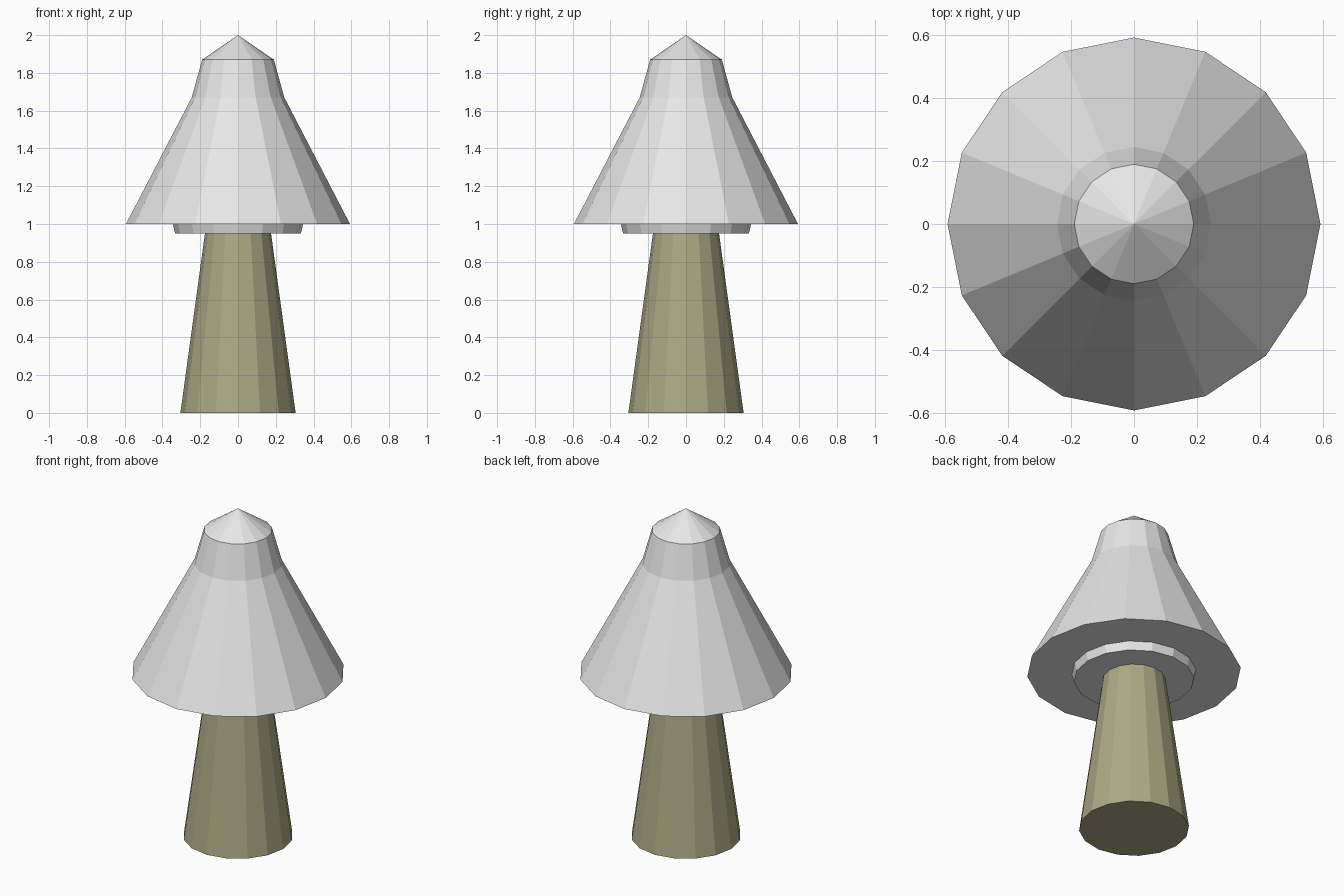
import bpy, bmesh, math

if "Cube" in bpy.data.objects:
    bpy.data.objects.remove(bpy.data.objects["Cube"])

SIDES = 16

def material(name, rgb):
    m = bpy.data.materials.new(name)
    m.diffuse_color = (*rgb, 1)
    m.use_nodes = True
    m.node_tree.nodes["Principled BSDF"].inputs["Base Color"].default_value = m.diffuse_color
    return m

def lathe(name, profile, mat):
    """Flat-faced solid of revolution from (radius, z) points, bottom to top."""
    bm = bmesh.new()
    rings = []
    for r, z in profile:
        if r == 0:
            rings.append([bm.verts.new((0, 0, z))] * SIDES)
        else:
            rings.append([bm.verts.new((r * math.cos(math.tau * i / SIDES),
                                        r * math.sin(math.tau * i / SIDES), z))
                          for i in range(SIDES)])
    for a, b in zip(rings, rings[1:]):
        for i in range(SIDES):
            j = (i + 1) % SIDES
            bm.faces.new(dict.fromkeys((a[i], a[j], b[j], b[i])))
    bm.faces.new(rings[0][::-1])
    if profile[-1][0] > 0:
        bm.faces.new(rings[-1])
    bmesh.ops.recalc_face_normals(bm, faces=bm.faces)
    mesh = bpy.data.meshes.new(name)
    bm.to_mesh(mesh)
    bm.free()
    mesh.materials.append(mat)
    obj = bpy.data.objects.new(name, mesh)
    bpy.context.collection.objects.link(obj)
    return obj

grey = material("pale grey", (0.8, 0.8, 0.8))
olive = material("olive", (0.42, 0.40, 0.235))

# Tapered stem
lathe("stem", [(0.305, 0), (0.175, 0.95)], olive)
# Cap with the collar under it, stepped neck and pointed tip
lathe("cap", [(0.333, 0.95), (0.345, 1.0), (0.593, 1.0),
              (0.245, 1.67), (0.19, 1.87), (0, 2.0)], grey)
